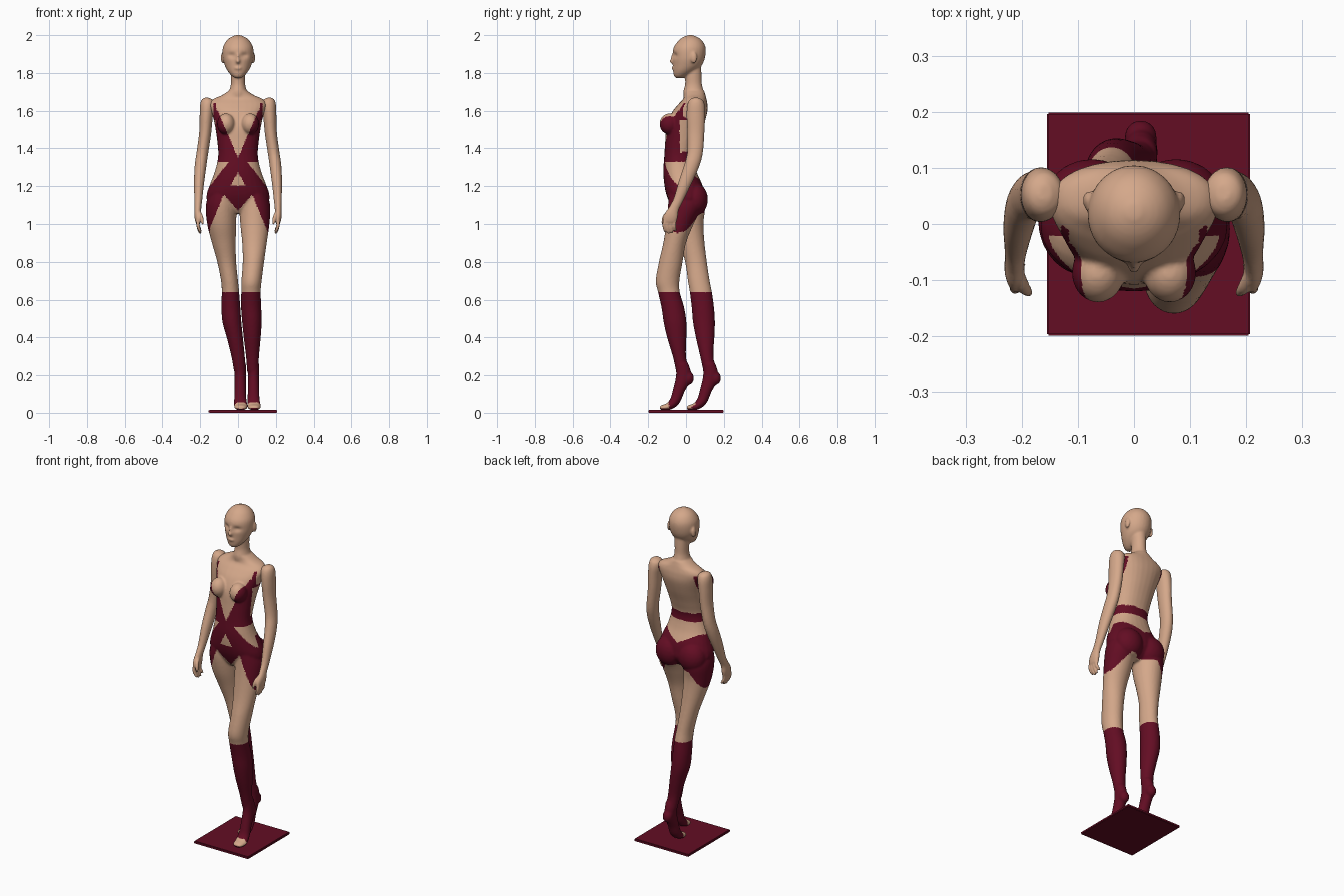
import bpy, bmesh, math
from mathutils import Vector, Matrix


def material(name, rgb):
    m = bpy.data.materials.new(name)
    m.diffuse_color = (*rgb, 1)
    return m


SKIN = material("skin tan", (0.66, 0.39, 0.255))
WINE = material("wine red", (0.125, 0.004, 0.017))


def spline(rows, n=6):
    """Catmull-Rom through rows of numbers."""
    out = []
    for i in range(len(rows) - 1):
        p0, p1, p2 = rows[max(i - 1, 0)], rows[i], rows[i + 1]
        p3 = rows[min(i + 2, len(rows) - 1)]
        for k in range(n):
            t = k / n
            out.append([0.5 * (2 * b + (c - a) * t + (2 * a - 5 * b + 4 * c - d) * t * t
                               + (3 * b - a - 3 * c + d) * t ** 3)
                        for a, b, c, d in zip(p0, p1, p2, p3)])
    return out + [list(rows[-1])]


def tube(bm, rows, flat=False, power=1.0, seg=28):
    """Closed tube; each row is x, y, z, width radius, depth radius."""
    pts = spline(rows)
    rings = []
    for i, (x, y, z, rx, ry) in enumerate(pts):
        u, v = Vector((1, 0, 0)), Vector((0, 1, 0))
        if not flat:
            a, b = pts[max(i - 1, 0)], pts[min(i + 1, len(pts) - 1)]
            t = (Vector(b[:3]) - Vector(a[:3])).normalized()
            u = (u - t * u.dot(t)).normalized()
            v = t.cross(u)
        ring = []
        for k in range(seg):
            c, s = math.cos(2 * math.pi * k / seg), math.sin(2 * math.pi * k / seg)
            c, s = (math.copysign(abs(w) ** power, w) for w in (c, s))
            ring.append(bm.verts.new(Vector((x, y, z)) + u * c * max(rx, .002) + v * s * max(ry, .002)))
        rings.append(ring)
    for r, q in zip(rings, rings[1:]):
        for k in range(seg):
            bm.faces.new((r[k], r[(k + 1) % seg], q[(k + 1) % seg], q[k]))
    bm.faces.new(rings[0])
    bm.faces.new(rings[-1])


def profile(rows):
    """z, x min, x max, y front, y back -> tube rows."""
    return [((a + b) / 2, (f + k) / 2, z, (b - a) / 2, (k - f) / 2) for z, a, b, f, k in rows]


def centred(rows):
    return profile([(z, -r, r, f, k) for z, f, k, r in rows])


def ball(bm, c, r):
    bmesh.ops.create_icosphere(bm, subdivisions=3, radius=1,
                               matrix=Matrix.Translation(c) @ Matrix.Diagonal((*r, 1)))


def fuse(name, bm, voxel, rule=None, sculpt=None):
    """Merge the parts into one smooth skin and colour its faces by a rule."""
    bmesh.ops.recalc_face_normals(bm, faces=bm.faces)
    me = bpy.data.meshes.new(name)
    bm.to_mesh(me)
    bm.free()
    ob = bpy.data.objects.new(name, me)
    bpy.context.collection.objects.link(ob)
    rm = ob.modifiers.new("fuse", 'REMESH')
    rm.mode, rm.voxel_size = 'VOXEL', voxel
    sm = ob.modifiers.new("smooth", 'SMOOTH')
    sm.factor, sm.iterations = 0.5, 4
    dg = bpy.context.evaluated_depsgraph_get()
    new = bpy.data.meshes.new_from_object(ob.evaluated_get(dg))
    ob.modifiers.clear()
    ob.data = new
    new.materials.clear()
    new.materials.append(SKIN)
    new.materials.append(WINE)
    if sculpt:
        for v in new.vertices:
            sculpt(v)
    for p in new.polygons:
        p.use_smooth = True
        p.material_index = int(bool(rule and rule(p.center)))
    return ob


# ---- body: torso, neck, head, legs and feet ----
bm = bmesh.new()
tube(bm, centred([
    (1.055, -.05, .04, .035), (1.08, -.07, .07, .10), (1.12, -.09, .095, .16),
    (1.16, -.105, .095, .165), (1.21, -.115, .085, .148), (1.28, -.12, .055, .122),
    (1.36, -.115, .04, .105), (1.44, -.11, .062, .11), (1.52, -.103, .092, .122),
    (1.59, -.075, .112, .138), (1.635, -.04, .113, .15), (1.662, -.015, .108, .13),
    (1.682, -.01, .103, .085), (1.705, -.012, .096, .05)]), True, .9)
tube(bm, centred([(1.66, -.01, .1, .06), (1.70, -.014, .094, .048), (1.74, -.005, .084, .038),
                  (1.79, -.005, .082, .038), (1.84, .0, .08, .04)]), True)
tube(bm, centred([
    (1.772, -.052, -.02, .014), (1.785, -.064, .01, .034), (1.81, -.068, .05, .055),
    (1.84, -.069, .083, .07), (1.88, -.07, .1, .081), (1.93, -.067, .104, .081),
    (1.965, -.045, .09, .065), (1.987, -.02, .066, .042), (2.0, .01, .035, .012)]), True)
ball(bm, (0, -.072, 1.862), (.012, .016, .012))
ball(bm, (0, -.07, 1.88), (.008, .01, .025))
ball(bm, (0, -.066, 1.825), (.02, .011, .008))
for s in (-1, 1):
    ball(bm, (s * .082, .042, 1.88), (.009, .017, .03))
    ball(bm, (s * .064, -.087, 1.53), (.047, .053, .056))
    ball(bm, (s * .075, .045, 1.13), (.083, .071, .088))

# forward leg on +x, trailing leg on -x
tube(bm, profile([
    (1.18, .02, .145, -.09, .07), (1.1, .008, .17, -.095, .085), (1.0, .012, .166, -.105, .04),
    (.9, .022, .152, -.12, .0), (.8, .025, .138, -.143, -.018), (.7, .018, .125, -.16, -.035),
    (.64, .017, .12, -.148, -.033), (.56, .016, .123, -.13, -.01), (.48, .022, .125, -.118, .002),
    (.4, .03, .12, -.1, .002), (.3, .042, .111, -.07, .0), (.22, .048, .108, -.052, .018)]), True)
tube(bm, profile([
    (1.18, -.145, -.02, -.09, .07), (1.1, -.17, -.008, -.09, .1), (1.0, -.163, -.01, -.07, .092),
    (.9, -.138, -.012, -.035, .098), (.8, -.11, -.01, -.005, .11), (.7, -.09, .0, .01, .125),
    (.64, -.086, .006, .02, .137), (.56, -.088, .012, .03, .148), (.48, -.082, .018, .037, .153),
    (.4, -.06, .026, .052, .15), (.3, -.035, .036, .075, .145), (.22, -.021, .042, .092, .16)]), True)
for fx, fy in ((.082, 0), (.012, .143)):
    tube(bm, [(fx + i * .03, fy + y, z, a, b) for i, y, z, a, b in (
        (0, -.022, .26, .03, .033), (0, -.013, .195, .03, .04), (0, -.038, .12, .03, .031),
        (0, -.058, .065, .033, .027), (.1, -.09, .035, .036, .02), (.1, -.122, .028, .031, .014),
        (.1, -.138, .026, .02, .009))])
    ball(bm, (fx, fy + .012, .185), (.029, .03, .036))


def outfit(c):
    x, y, z = abs(c.x), c.y, c.z
    if z < .64:                                   # boots with open toes
        toe = -.09 if c.x > .046 else .05
        return not (.024 < z < .055 and y < toe)
    if z < 1.33:                                  # shorts with cut-outs
        if y < -.02:
            hem = 1.07 + x * 1.15 if x < .075 else 1.156 - (x - .075) * 2.4
            top = 1.335 - max(0, x - .045) * 1.3
            if 1.2 < z < 1.275 and x < .55 * (1.275 - z):
                return False
        else:
            hem = 1.06 - max(0, x - .085) * 1.5
            top = 1.21 + min(x, .1) * .5
        return hem < z < top
    if z < 1.38 and (y > -.03 or z < 1.375):      # waist band
        return x > .43 * (z - 1.35) or y > 0
    if z < 1.61 and y < -.035 and x > .43 * (z - 1.35):   # plunging top
        return True
    return 1.55 < z < 1.64 and .115 < x < .13     # shoulder straps


def face(v):                                      # eye sockets
    c = v.co
    if c.y < 0 and 1.8 < c.z < 1.95:
        d = ((abs(c.x) - .034) / .02) ** 2 + ((c.z - 1.893) / .014) ** 2
        c.y += .010 * math.exp(-d)


fuse("mannequin_body", bm, .006, outfit, face)

# ---- arms with hands ----
for s, name in ((-1, "left_arm"), (1, "right_arm")):
    bm = bmesh.new()

    def limb(rows):
        tube(bm, [(s * r[0], *r[1:]) for r in rows], seg=20)

    limb([(.158, .056, 1.668, .012, .015), (.16, .055, 1.655, .032, .036), (.163, .053, 1.625, .038, .047),
          (.168, .052, 1.57, .035, .049), (.174, .052, 1.48, .032, .045), (.188, .048, 1.38, .031, .041),
          (.198, .03, 1.31, .031, .039), (.206, -.005, 1.22, .027, .034), (.21, -.04, 1.13, .021, .026),
          (.212, -.062, 1.085, .018, .026), (.213, -.078, 1.045, .018, .036),
          (.211, -.088, 1.015, .015, .036), (.21, -.09, 1.0, .008, .025)])
    for k in range(4):                            # fingers
        y = -.116 + k * .018
        drop = (.0, .008, .006, -.006)[k]
        limb([(.212, y + .005, 1.03, .009, .009), (.212, y, .995, .009, .009),
              (.204, y + .004, .97 - drop, .008, .008), (.196, y + .008, .957 - drop, .005, .005)])
    limb([(.208, -.085, 1.065, .011, .011), (.196, -.112, 1.04, .011, .011),
          (.188, -.122, 1.01, .008, .008), (.186, -.122, .998, .005, .005)])   # thumb
    fuse(name, bm, .0045)

# ---- base plate ----
bm = bmesh.new()
bmesh.ops.create_cube(bm, size=1, matrix=Matrix.Translation((.026, 0, .0075)) @ Matrix.Diagonal((.362, .398, .015, 1)))
bmesh.ops.bevel(bm, geom=bm.edges[:], offset=.003, segments=2, affect='EDGES')
me = bpy.data.meshes.new("base_plate")
bm.to_mesh(me)
bm.free()
me.materials.append(WINE)
bpy.context.collection.objects.link(bpy.data.objects.new("base_plate", me))
